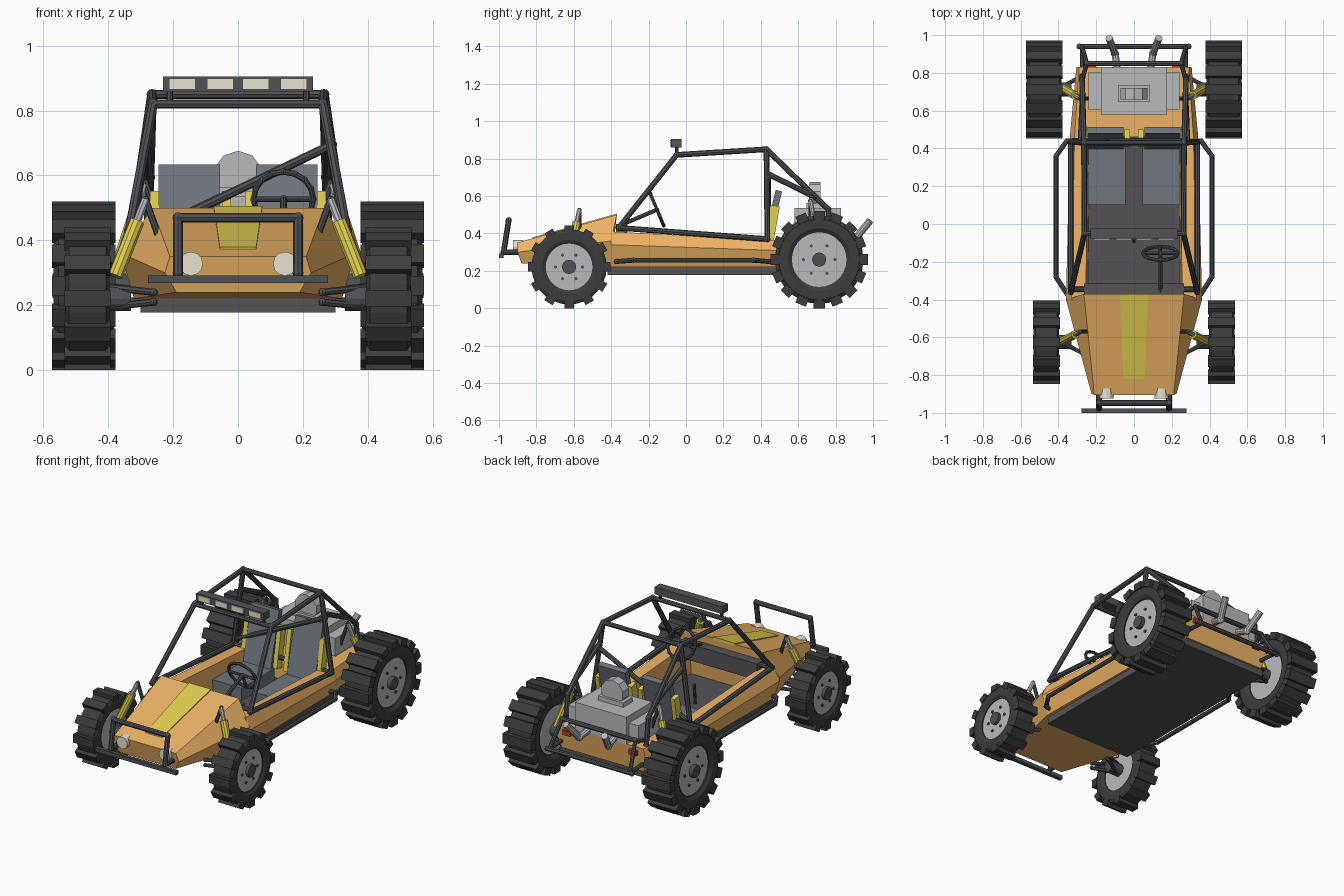
import bpy, bmesh
from math import radians, cos, sin, pi
from mathutils import Matrix, Vector

if "Cube" in bpy.data.objects:
    bpy.data.objects.remove(bpy.data.objects["Cube"])


def mat(name, *c):
    m = bpy.data.materials.new(name)
    m.diffuse_color = (*c, 1)
    m.use_nodes = True
    m.node_tree.nodes["Principled BSDF"].inputs["Base Color"].default_value = m.diffuse_color
    return m


ORANGE = mat("orange", .85, .45, .13)
YELLOW = mat("yellow", .75, .62, .08)
TUBE = mat("tube", .075, .08, .09)
TYRE = mat("tyre", .045, .045, .045)
DARK = mat("dark", .09, .085, .09)
SEAT = mat("seat", .16, .18, .21)
METAL = mat("metal", .48, .49, .5)
CREAM = mat("cream", .8, .77, .62)
RED = mat("red", .5, .03, .03)


def finish(name, bm, m, mirror=False):
    bmesh.ops.recalc_face_normals(bm, faces=bm.faces[:])
    me = bpy.data.meshes.new(name)
    bm.to_mesh(me)
    bm.free()
    me.materials.append(m)
    ob = bpy.data.objects.new(name, me)
    bpy.context.collection.objects.link(ob)
    if mirror:
        ob.modifiers.new("mirror", 'MIRROR')
    return ob


def add_box(bm, c, s, rx=0):
    bmesh.ops.create_cube(bm, size=1, matrix=Matrix.Translation(c) @
                          Matrix.Rotation(radians(rx), 4, 'X') @ Matrix.Diagonal((*s, 1)))


def box(name, c, s, m, mirror=False, rx=0):
    bm = bmesh.new()
    add_box(bm, c, s, rx)
    return finish(name, bm, m, mirror)


def add_rod(bm, a, b, r, n=8):
    a, b = Vector(a), Vector(b)
    d = b - a
    M = Matrix.Translation((a + b) / 2) @ d.to_track_quat('Z', 'Y').to_matrix().to_4x4()
    bmesh.ops.create_cone(bm, cap_ends=True, segments=n, radius1=r, radius2=r,
                          depth=d.length, matrix=M)


def tube(name, paths, r=.014, m=TUBE, mirror=False, n=8, balls=True):
    bm = bmesh.new()
    for p in paths:
        for a, b in zip(p, p[1:]):
            add_rod(bm, a, b, r, n)
        for q in (p if balls else p[1:-1]):
            bmesh.ops.create_uvsphere(bm, u_segments=8, v_segments=6, radius=r * 1.12,
                                      matrix=Matrix.Translation(q))
    return finish(name, bm, m, mirror)


def loft(name, sections, m, mirror=False, closed=False):
    bm = bmesh.new()
    rings = [[bm.verts.new(p) for p in s] for s in sections]
    n = len(rings[0])
    for a, b in zip(rings, rings[1:] + (rings[:1] if closed else [])):
        for i in range(n):
            j = (i + 1) % n
            bm.faces.new((a[i], a[j], b[j], b[i]))
    if not closed:
        bm.faces.new(rings[0])
        bm.faces.new(rings[-1])
    return finish(name, bm, m, mirror)


def sym(half):
    return list(half) + [(-x, y, z) for x, y, z in reversed(half)]


# body: nose, cockpit side walls, rear deck, floor
loft("nose_body", [
    sym([(.21, -.905, .35), (.225, -.90, .30), (.19, -.88, .24)]),
    sym([(.265, -.37, .5), (.36, -.40, .36), (.32, -.40, .22)])], ORANGE)
loft("side_wall", [
    [(.33, -.40, .41), (.36, -.40, .34), (.32, -.40, .22), (.245, -.40, .22), (.255, -.40, .41)],
    [(.315, .46, .365), (.34, .46, .31), (.31, .46, .22), (.235, .46, .22), (.245, .46, .365)]],
    ORANGE, True)
loft("rear_body", [
    sym([(.315, .46, .365), (.34, .46, .31), (.31, .46, .22)]),
    sym([(.29, .83, .37), (.305, .83, .31), (.28, .81, .22)])], ORANGE)
loft("nose_stripe", [
    sym([(.056, -.82, .379), (.056, -.82, .365)]),
    sym([(.075, -.37, .506), (.075, -.37, .49)])], YELLOW)
box("floor_pan", (0, .19, .2), (.6, 1.22, .045), DARK)
box("dashboard", (0, -.345, .40), (.53, .06, .10), DARK)
tube("dash_bar", [[(-.33, -.345, .435), (.33, -.345, .435)]])

# seats with yellow side bolsters
bm = bmesh.new()
add_box(bm, (.145, .26, .26), (.2, .32, .08))
add_box(bm, (.15, .45, .44), (.19, .035, .39), -14)
finish("seat", bm, SEAT, True)
bm = bmesh.new()
for x in (.035, .258):
    add_box(bm, (x, .455, .425), (.028, .05, .25), -10)
finish("seat_bolster", bm, YELLOW, True)

# steering wheel, column and shifter
c = Vector((.14, -.155, .527))
ring = [c + Vector((.092 * cos(t), -.39 * -.092 * sin(t), -.92 * .092 * sin(t)))
        for t in [2 * pi * i / 16 for i in range(17)]]
spokes = [[c, ring[i]] for i in (0, 4, 8)]
tube("steering_wheel", [ring] + spokes, .009)
tube("steering_column", [[(.14, -.36, .44), c]], .011)
tube("gear_lever", [[(0, -.09, .22), (0, -.08, .34)]], .009)

# roll cage
A0, A1 = (.335, -.36, .43), (.262, -.05, .82)
H0, H1, HM = (.335, .435, .37), (.265, .43, .85), (.283, .435, .72)
tube("cage_side", [[H0, A0, A1, H1, H0], [H1, (.275, .76, .53)],
                   [HM, (.272, .69, .595)], [(.275, .76, .53), (.275, .78, .37)]], .015, TUBE, True)
flip = lambda p: (-p[0], p[1], p[2])
tube("cage_cross", [[A1, flip(A1)], [H1, flip(H1)], [H0, flip(H0)],
                    [(-.325, .44, .4), (.29, .44, .695)]], .014)

# roof light bar
box("light_bar", (0, -.052, .882), (.462, .055, .045), DARK)
bm = bmesh.new()
for x in (.055, .172):
    add_box(bm, (x, -.08, .882), (.082, .012, .034))
finish("light_bar_lens", bm, CREAM, True)
tube("light_bar_mount", [[(.21, -.05, .82), (.21, -.05, .87)]], .01, TUBE, True)

# side step bars
tube("side_bar", [[(.32, -.375, .25), (.355, -.37, .25), (.413, -.28, .257),
                   (.413, .36, .257), (.355, .44, .25), (.32, .44, .25)]], .013, TUBE, True)

# front bumper and headlights
tube("front_bumper", [[(.185, -.87, .3), (.185, -.975, .3), (.185, -.948, .47),
                       (-.185, -.948, .47), (-.185, -.975, .3), (-.185, -.87, .3)]], .015)
box("front_bumper_bar", (0, -.988, .28), (.555, .024, .024), TUBE)
tube("headlight", [[(.145, -.87, .328), (.145, -.925, .328)]], .037, CREAM, True, 12, False)

# rear bumper and tail lights
tube("rear_bumper", [[(-.29, .94, .26), (.29, .94, .26)], [(-.25, .85, .42), (.25, .85, .42)]], .014)
tube("rear_bumper_strut", [[(.275, .78, .27), (.275, .94, .26), (.25, .85, .42),
                            (.27, .78, .4)]], .012, TUBE, True)
box("tail_light", (.225, .835, .335), (.05, .025, .03), RED, True)

# engine block, cylinder heads, fan and exhausts
box("engine_block", (0, .705, .45), (.35, .25, .17), METAL)
box("cylinder_head", (.205, .705, .435), (.07, .2, .11), METAL, True)
box("fan_base", (0, .69, .545), (.17, .09, .035), METAL)
tube("fan_housing", [[(0, .66, .6), (0, .72, .6)]], .076, METAL, n=10, balls=False)
tube("exhaust", [[(.085, .8, .39), (.1, .9, .365), (.132, .984, .468)]], .02, METAL, True, 10, False)


# wheels: lathed tyre with cross lugs, rim disc, hub and bolts
def wheel(name, y, R, x0, x1, rim, lugs):
    cx, w = (x0 + x1) / 2, (x1 - x0) / 2
    prof = [(-w * .8, rim), (-w * .95, rim * 1.15), (-w * .95, R * .83), (-w * .8, R * .91),
            (w * .8, R * .91), (w * .95, R * .83), (w * .95, rim * 1.15), (w * .8, rim)]
    secs = [[(cx + x, y + r * cos(t), R + r * sin(t)) for x, r in prof]
            for t in [2 * pi * i / 28 for i in range(28)]]
    loft(name + "_tyre", secs, TYRE, True, True)
    bm = bmesh.new()
    for i in range(lugs):
        M = (Matrix.Translation((cx, y, R)) @ Matrix.Rotation(2 * pi * i / lugs, 4, 'X') @
             Matrix.Translation((0, 0, -R * .915)) @ Matrix.Diagonal((2 * w, R * .23, R * .17, 1)))
        bmesh.ops.create_cube(bm, size=1, matrix=M)
    finish(name + "_lugs", bm, TYRE, True)
    tube(name + "_rim", [[(cx - w * .72, y, R), (cx + w * .72, y, R)]], rim * 1.01, METAL, True, 28, False)
    bm = bmesh.new()
    add_rod(bm, (.33, y, R), (cx + w * .98, y, R), .038, 12)
    for i in range(6):
        t = 2 * pi * i / 6
        by, bz = y + rim * .58 * cos(t), R + rim * .58 * sin(t)
        add_rod(bm, (cx + w * .6, by, bz), (cx + w * .8, by, bz), .009, 6)
    finish(name + "_hub", bm, TUBE, True)


wheel("front_wheel", -.625, .221, .393, .535, .125, 12)
wheel("rear_wheel", .712, .26, .378, .573, .146, 16)

# suspension: arms and coil shocks
for name, y, z, top in (("front", -.62, .23, (.285, -.57, .525)), ("rear", .72, .25, (.285, .665, .575))):
    arms = []
    for dz, zi in ((.025, .24), (-.035, .21)):
        hubp = (.395, y, z + dz)
        arms += [[(.26, y - .07, zi), hubp], [(.26, y + .07, zi), hubp]]
    tube(name + "_arm", arms, .011, TUBE, True)
    a, b = Vector((.378, y, .29)), Vector(top)
    tube(name + "_shock_body", [[a, a.lerp(b, .72)]], .023, YELLOW, True, 10, False)
    tube(name + "_shock_rod", [[a.lerp(b, .6), b]], .013, METAL, True, 8, False)
    tube(name + "_shock_mount", [[b - Vector((.05, 0, .14)), b]], .011, TUBE, True)
